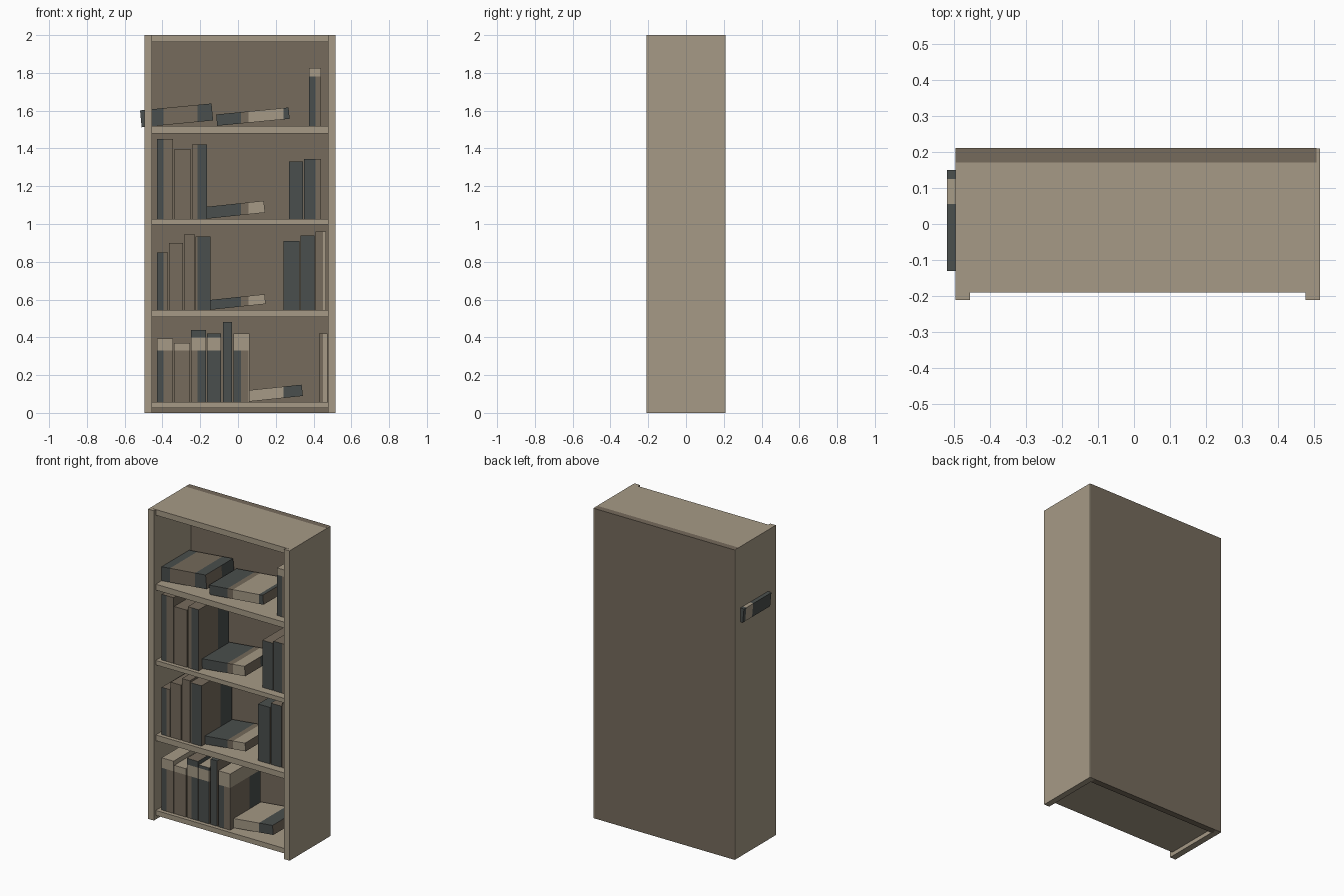
import bpy, bmesh, math
from mathutils import Matrix, Vector

if "Cube" in bpy.data.objects:
    bpy.data.objects.remove(bpy.data.objects["Cube"])


def srgb(r, g, b):
    return [((v / 255 + 0.055) / 1.055) ** 2.4 for v in (r, g, b)] + [1]


def material(name, rgb):
    m = bpy.data.materials.new(name)
    m.diffuse_color = srgb(*rgb)
    m.use_nodes = True
    m.node_tree.nodes["Principled BSDF"].inputs["Base Color"].default_value = m.diffuse_color
    return m


MATS = [material("light_wood", (166, 154, 134)),
        material("brown_wood", (118, 107, 92)),
        material("slate", (74, 79, 77))]
LIGHT, BROWN, SLATE = 0, 1, 2


def box(name, x0, x1, y0, y1, z0, z1, colour=LIGHT, tilt=0, rule=None, cuts=()):
    bm = bmesh.new()
    bmesh.ops.create_cube(bm, size=1)
    for v in bm.verts:
        v.co = Vector((x0 + (v.co.x + .5) * (x1 - x0),
                       y0 + (v.co.y + .5) * (y1 - y0),
                       z0 + (v.co.z + .5) * (z1 - z0)))
    if tilt:
        bmesh.ops.rotate(bm, cent=(x0, 0, z0), verts=bm.verts,
                         matrix=Matrix.Rotation(-math.radians(tilt), 3, 'Y'))
    # cut along the colour borders
    for axis, value in cuts:
        n = Vector((0, 0, 0))
        n[axis] = 1
        bmesh.ops.bisect_plane(bm, geom=bm.verts[:] + bm.edges[:] + bm.faces[:],
                               plane_co=n * value, plane_no=n)
    bm.normal_update()
    for f in bm.faces:
        f.material_index = rule(f.calc_center_median(), f.normal) if rule else colour
    me = bpy.data.meshes.new(name)
    bm.to_mesh(me)
    bm.free()
    for m in MATS:
        me.materials.append(m)
    ob = bpy.data.objects.new(name, me)
    bpy.context.collection.objects.link(ob)
    return ob


# case
box("left_side", -.495, -.454, -.21, .2095, 0, 1.9995)
box("right_side", .476, .515, -.21, .2095, 0, 1.9995)
box("back_panel", -.4945, .506, .17, .21, 0, 2, BROWN)
for i, (z0, z1) in enumerate([(.026, .058), (.508, .545), (.997, 1.026),
                              (1.48, 1.518), (1.963, 2)]):
    box(f"shelf_{i + 1}", -.454, .476, -.19, .17, z0, z1)
box("top_left_cover", -.495, -.454, -.19, .17, 1.9995, 2)
box("top_right_cover", .476, .515, -.19, .17, 1.9995, 2)

# colour bands run through all books at the same positions
X_BANDS = [(-.395, SLATE), (-.215, BROWN), (.015, SLATE), (.055, BROWN),
           (.24, LIGHT), (.41, SLATE), (.45, BROWN), (9, LIGHT)]
X_CUTS = [(0, b[0]) for b in X_BANDS[:-1]]


def band(c):
    return next(col for limit, col in X_BANDS if c.x < limit)


def flat_rule(c, n):
    if c.x < -.495:
        return LIGHT if .055 < c.y < .125 else SLATE
    if abs(n.x) > .9:
        return SLATE if c.y > .03 else BROWN
    return band(c)


def upright_rule(c, n):
    if .33 < c.z < .425 and c.x < .06 and not -.085 < c.x < -.028:
        return LIGHT if c.z < .4 or c.x > -.03 or n.z > .9 else SLATE
    if c.z > 1.78:
        return LIGHT
    if abs(n.x) > .9:
        return SLATE if c.y > .03 else BROWN
    if n.z > .9:
        return BROWN if c.x < -.15 or c.x > .3 else SLATE
    return band(c)


# upright books: x range and top height, per shelf
UPRIGHT = [
    (.058, [(-.43, -.345, .395), (-.34, -.255, .37), (-.25, -.17, .44),
            (-.165, -.09, .42), (-.08, -.033, .48), (-.025, .06, .42),
            (.43, .475, .42)]),
    (.545, [(-.43, -.37, .85), (-.365, -.29, .90), (-.285, -.228, .945),
            (-.225, -.145, .935), (.24, .325, .91), (.33, .405, .94),
            (.41, .465, .96)]),
    (1.026, [(-.43, -.345, 1.45), (-.34, -.25, 1.395), (-.243, -.165, 1.42),
             (.27, .345, 1.33), (.35, .44, 1.345)]),
    (1.518, [(.375, .44, 1.825)]),
]
for s, (z0, books) in enumerate(UPRIGHT):
    for b, (x0, x1, top) in enumerate(books):
        front = -.165 if x1 < .1 else -.137
        box(f"upright_book_{s + 1}_{b + 1}", x0, x1, front, .145, z0, top,
            rule=upright_rule,
            cuts=X_CUTS + [(1, .03), (2, .33), (2, .4), (2, 1.78)])

# leaning flat books: left, bottom, length, thickness, tilt
FLAT = [(.06, .06, .285, .06, 6), (-.145, .546, .293, .052, 6),
        (-.163, 1.028, .308, .063, 6), (-.51, 1.512, .38, .09, 5.5),
        (-.11, 1.52, .385, .06, 5.5)]
for i, (x, z, length, thick, tilt) in enumerate(FLAT):
    box(f"flat_book_{i + 1}", x, x + length, -.13, .15, z, z + thick, tilt=tilt,
        rule=flat_rule,
        cuts=X_CUTS + [(0, -.495), (1, .03), (1, .055), (1, .125)])
